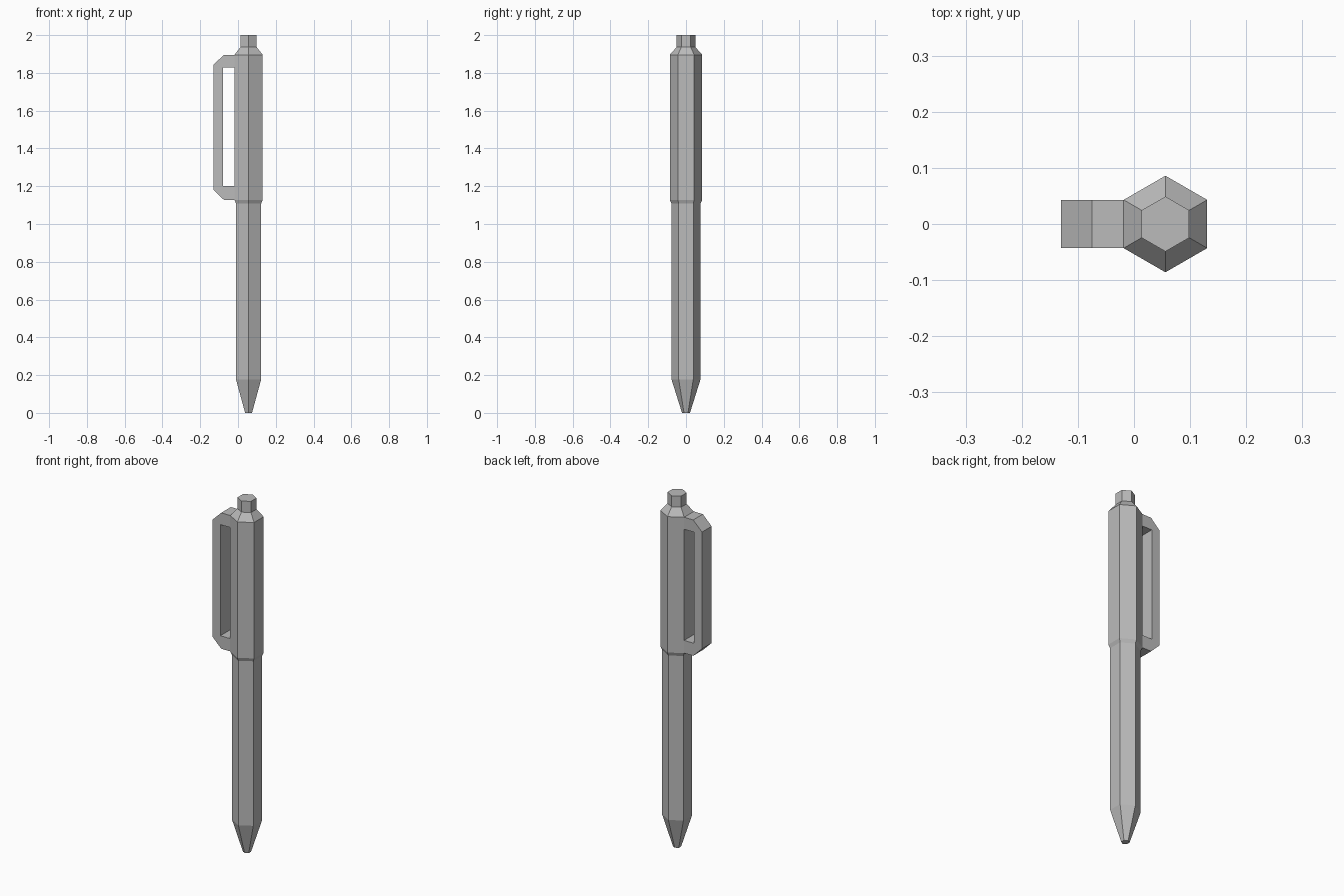
import bpy
import bmesh
from math import sin, cos, pi

cube = bpy.data.objects.get("Cube")
if cube:
    bpy.data.objects.remove(cube)

grey = bpy.data.materials.new("mid grey")
grey.use_nodes = True
colour = (0.5, 0.5, 0.5, 1)
grey.diffuse_color = colour
grey.node_tree.nodes["Principled BSDF"].inputs["Base Color"].default_value = colour

AXIS_X = 0.056   # centre line of the pen body
SIDES = 6
UPPER_R, LOWER_R, BUTTON_R, POINT_R = 0.086, 0.077, 0.049, 0.021


def finish(name, bm):
    bmesh.ops.recalc_face_normals(bm, faces=bm.faces)
    mesh = bpy.data.meshes.new(name)
    bm.to_mesh(mesh)
    bm.free()
    mesh.materials.append(grey)
    obj = bpy.data.objects.new(name, mesh)
    bpy.context.collection.objects.link(obj)
    return obj


def hex_lathe(name, profile):
    """Six-sided closed solid from (radius, height) pairs, corners on +y and -y."""
    bm = bmesh.new()
    rings = []
    for r, z in profile:
        angles = [pi / 2 + 2 * pi * i / SIDES for i in range(SIDES)]
        rings.append([bm.verts.new((AXIS_X + r * cos(a), r * sin(a), z)) for a in angles])
    for low, high in zip(rings, rings[1:]):
        for i in range(SIDES):
            j = (i + 1) % SIDES
            bm.faces.new((low[i], low[j], high[j], high[i]))
    bm.faces.new(rings[0])
    bm.faces.new(rings[-1])
    return finish(name, bm)


def extrude_y(name, outline, width):
    """Flat (x, z) outline given thickness along y."""
    bm = bmesh.new()
    face = bm.faces.new([bm.verts.new((x, -width / 2, z)) for x, z in outline])
    out = bmesh.ops.extrude_face_region(bm, geom=[face])
    verts = [v for v in out["geom"] if isinstance(v, bmesh.types.BMVert)]
    bmesh.ops.translate(bm, verts=verts, vec=(0, width, 0))
    return finish(name, bm)


# Body: point, lower barrel, collar step, upper barrel, shoulder and push button
hex_lathe("pen_body", [
    (POINT_R, 0), (LOWER_R, 0.178), (LOWER_R, 1.108), (UPPER_R, 1.128),
    (UPPER_R, 1.896), (BUTTON_R, 1.937), (BUTTON_R, 2.0),
])

# Clip: chamfered bracket whose open side meets the flat of the upper barrel
wall = AXIS_X - UPPER_R * cos(pi / 6)
extrude_y("pocket_clip", [
    (wall, 1.896), (-0.075, 1.896), (-0.13, 1.842), (-0.13, 1.182),
    (-0.075, 1.128), (wall, 1.128), (wall, 1.2), (-0.08, 1.2),
    (-0.08, 1.828), (wall, 1.828),
], UPPER_R)
